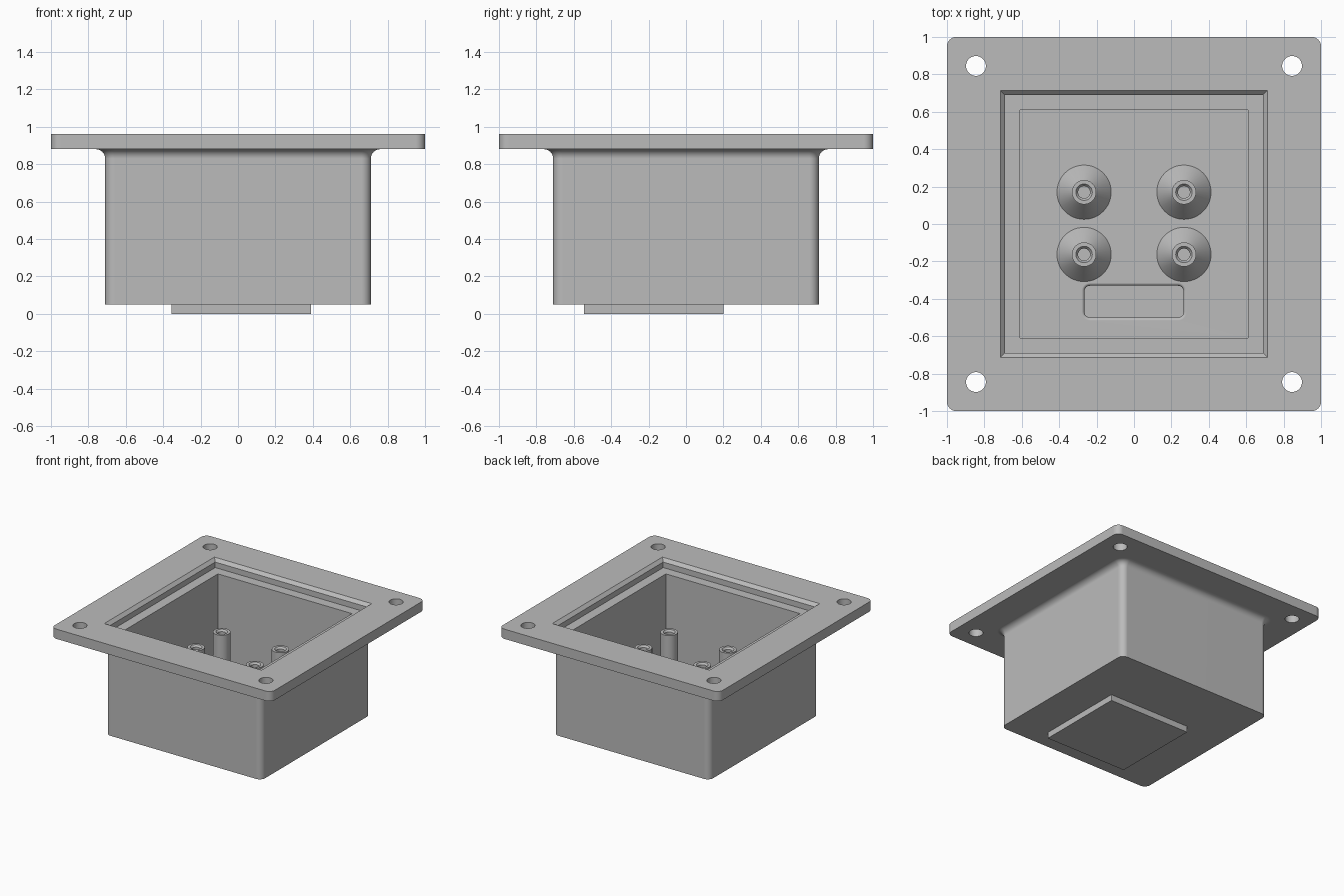
import bpy, bmesh, math

if "Cube" in bpy.data.objects:
    bpy.data.objects.remove(bpy.data.objects["Cube"])

grey = bpy.data.materials.new("housing grey")
grey.diffuse_color = (0.5, 0.5, 0.5, 1)
grey.use_nodes = True
grey.node_tree.nodes["Principled BSDF"].inputs["Base Color"].default_value = grey.diffuse_color

FLOOR = 0.15      # inside floor height
TOP = 0.96        # flange top


def finish(name, bm):
    bmesh.ops.recalc_face_normals(bm, faces=bm.faces)
    me = bpy.data.meshes.new(name)
    bm.to_mesh(me)
    bm.free()
    ob = bpy.data.objects.new(name, me)
    bpy.context.collection.objects.link(ob)
    me.materials.append(grey)
    return ob


def rounded_rect(hx, hy, r, seg=8):
    """Outline of a rectangle; r = 0 gives four plain corners."""
    if r == 0:
        return [(hx, hy), (-hx, hy), (-hx, -hy), (hx, -hy)]
    pts = []
    for i, (sx, sy) in enumerate([(1, 1), (-1, 1), (-1, -1), (1, -1)]):
        for k in range(seg + 1):
            a = math.pi / 2 * (i + k / seg)
            pts.append((sx * (hx - r) + r * math.cos(a), sy * (hy - r) + r * math.sin(a)))
    return pts


def loft(name, rings, cx=0, cy=0):
    """Closed solid through rounded rectangles (hx, hy, radius, z)."""
    bm = bmesh.new()
    loops = [[bm.verts.new((cx + x, cy + y, z)) for x, y in rounded_rect(hx, hy, r)]
             for hx, hy, r, z in rings]
    n = len(loops[0])
    for a, b in zip(loops, loops[1:]):
        for i in range(n):
            j = (i + 1) % n
            bm.faces.new((a[i], a[j], b[j], b[i]))
    bm.faces.new(loops[0][::-1])
    bm.faces.new(loops[-1])
    return finish(name, bm)


def revolve(name, profile, x, y, seg=48):
    """Solid of revolution from (radius, z) points, capped at both ends."""
    bm = bmesh.new()
    loops = [[bm.verts.new((x + r * math.cos(2 * math.pi * i / seg),
                            y + r * math.sin(2 * math.pi * i / seg), z)) for i in range(seg)]
             for r, z in profile]
    for a, b in zip(loops, loops[1:]):
        for i in range(seg):
            j = (i + 1) % seg
            bm.faces.new((a[i], a[j], b[j], b[i]))
    bm.faces.new(loops[0][::-1])
    bm.faces.new(loops[-1])
    return finish(name, bm)


def activate(ob):
    bpy.ops.object.select_all(action='DESELECT')
    ob.select_set(True)
    bpy.context.view_layer.objects.active = ob


def cut(ob, cutter):
    mod = ob.modifiers.new("cut", 'BOOLEAN')
    mod.operation, mod.solver, mod.object = 'DIFFERENCE', 'EXACT', cutter
    activate(ob)
    bpy.ops.object.modifier_apply(modifier=mod.name)
    bpy.data.objects.remove(cutter)


def smooth(ob):
    activate(ob)
    bpy.ops.object.shade_smooth_by_angle(angle=math.radians(30))
    mod = ob.modifiers.new("flat faces", 'WEIGHTED_NORMAL')
    mod.keep_sharp = True


# Housing: box body, fillet under the flange, flange plate
rings = [(0.71, 0.71, 0.05, 0.05)]
for k in range(9):
    a = math.pi / 2 * k / 8
    h = 0.76 - 0.05 * math.cos(a)
    rings.append((h, h, h - 0.66, 0.83 + 0.05 * math.sin(a)))
rings += [(1, 1, 0.05, 0.88), (1, 1, 0.05, TOP)]
housing = loft("housing", rings)

# Cavity with a chamfered rim and a gasket ledge
cut(housing, loft("cavity_cutter", [
    (0.61, 0.61, 0, FLOOR), (0.61, 0.61, 0, 0.89), (0.69, 0.69, 0, 0.89),
    (0.69, 0.69, 0, 0.935), (0.715, 0.715, 0, TOP), (0.715, 0.715, 0, 1.1)]))

# Corner mounting holes
for sx in (-1, 1):
    for sy in (-1, 1):
        cut(housing, revolve("hole_cutter", [(0.053, 0.8), (0.053, 1.1)], sx * 0.845, sy * 0.845))

# Floor pocket with a rounded lip
lip = [(0.265, 0.085, 0.03, FLOOR - 0.05)]
for k in range(6):
    a = math.pi / 2 * k / 5
    d = 0.016 * (1 - math.cos(a))
    lip.append((0.265 + d, 0.085 + d, 0.03 + d, FLOOR - 0.016 + 0.016 * math.sin(a)))
lip.append((0.281, 0.101, 0.046, FLOOR + 0.05))
cut(housing, loft("pocket_cutter", lip, 0, -0.415))
smooth(housing)

# Raised pad under the base
loft("bottom_pad", [(0.3725, 0.3725, 0, 0), (0.3725, 0.3725, 0, 0.055)], 0.0175, -0.1725)

# Screw posts with conical feet and countersunk bores
for x in (-0.267, 0.267):
    for y in (-0.163, 0.17):
        smooth(revolve("screw_post", [
            (0.145, FLOOR), (0.065, FLOOR + 0.1), (0.065, 0.675),
            (0.044, 0.675), (0.032, 0.66), (0.032, 0.42)], x, y))
